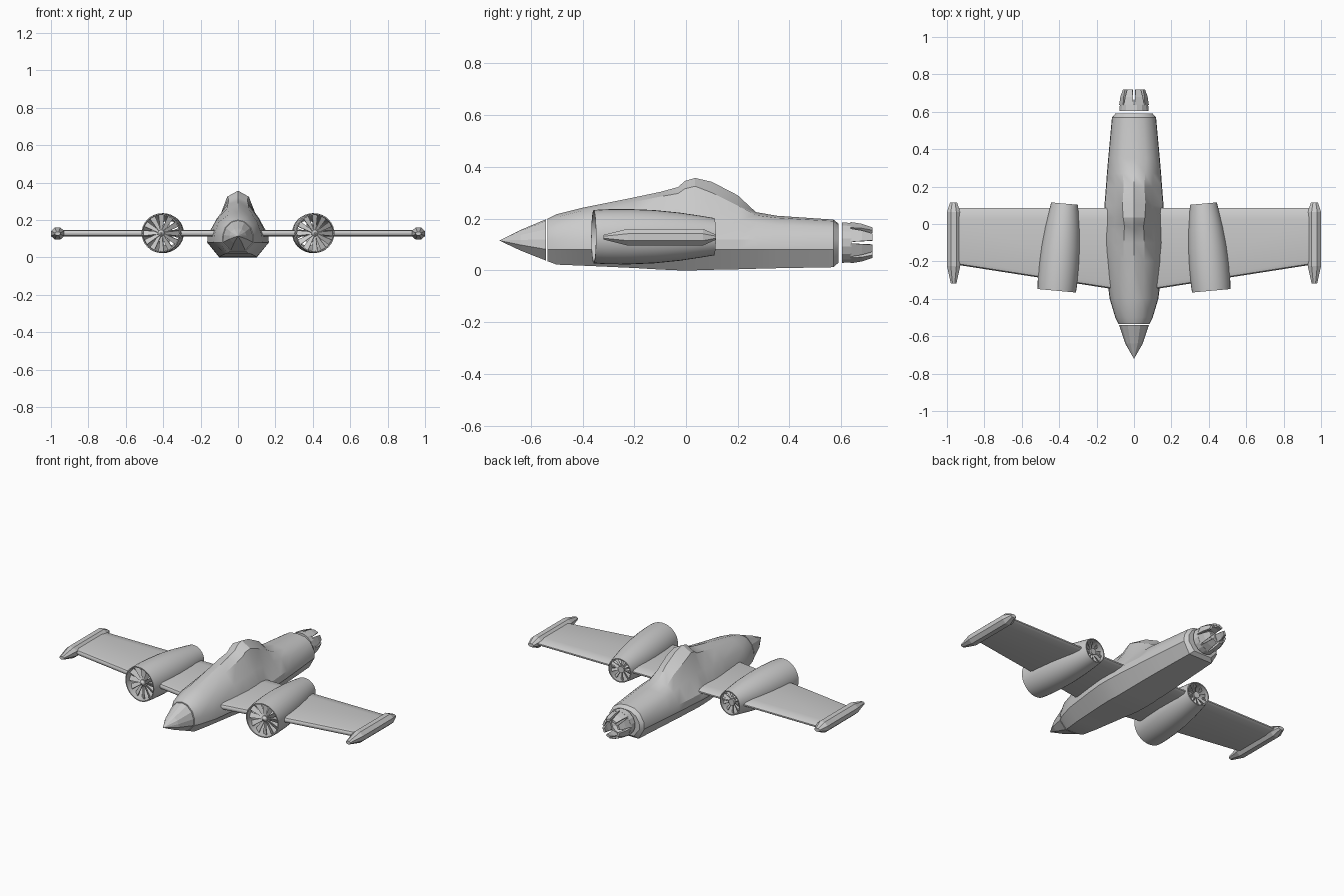
import bpy, bmesh
from math import sin, cos, pi
from mathutils import Matrix, Vector

if "Cube" in bpy.data.objects:
    bpy.data.objects.remove(bpy.data.objects["Cube"])


def finish(name, bm, smooth=None, matrix=None):
    bmesh.ops.recalc_face_normals(bm, faces=bm.faces)
    mesh = bpy.data.meshes.new(name)
    bm.to_mesh(mesh)
    bm.free()
    ob = bpy.data.objects.new(name, mesh)
    bpy.context.collection.objects.link(ob)
    if matrix:
        ob.matrix_world = matrix
    if smooth:
        bpy.ops.object.select_all(action='DESELECT')
        ob.select_set(True)
        bpy.context.view_layer.objects.active = ob
        bpy.ops.object.shade_smooth_by_angle(angle=smooth)
    return ob


def loft(bm, rings, closed=False):
    """Skin equal-length point rings; cap the ends, or join last to first."""
    vs = [[bm.verts.new(p) for p in r] for r in rings]
    n = len(vs[0])
    pairs = list(zip(vs, vs[1:])) + ([(vs[-1], vs[0])] if closed else [])
    for a, b in pairs:
        for i in range(n):
            j = (i + 1) % n
            bm.faces.new((a[i], a[j], b[j], b[i]))
    if not closed:
        bm.faces.new(vs[0])
        bm.faces.new(vs[-1])


def circle(y, rx, rz, n, cx=0, cz=0, phase=0.0):
    return [(cx + rx * cos(phase + 2 * pi * i / n), y,
             cz + rz * sin(phase + 2 * pi * i / n)) for i in range(n)]


# Fuselage stations: y, bottom z, bottom x, side x, shoulder x z, crown x z, top z
stations = [
    (-.535, .035, .040, .083, .068, .160, .035, .192, .200),
    (-.50, .022, .055, .100, .085, .170, .045, .205, .217),
    (-.40, .018, .070, .130, .102, .190, .050, .230, .242),
    (-.20, .009, .090, .155, .112, .205, .055, .265, .282),
    (-.10, .003, .100, .165, .112, .210, .055, .285, .303),
    (-.03, .000, .100, .165, .106, .210, .052, .297, .322),
    (-.005, .000, .100, .163, .103, .210, .052, .315, .345),
    (.035, .000, .100, .162, .100, .210, .058, .325, .357),
    (.10, .002, .098, .158, .098, .200, .062, .300, .342),
    (.20, .004, .096, .150, .098, .192, .055, .250, .290),
    (.27, .006, .093, .145, .102, .185, .060, .213, .225),
    (.35, .008, .090, .138, .105, .175, .065, .203, .211),
    (.57, .012, .080, .118, .090, .165, .050, .190, .196),
    (.59, .030, .060, .100, .075, .155, .040, .175, .180),
]


def section(y, zb, xb, xw, xs, zs, xc, zc, zt):
    half = [(xb, zb), (xw, .08), (xw * .98, .12), (xs, zs), (xc, zc)]
    pts = half + [(0, zt)] + [(-x, z) for x, z in reversed(half)]
    return [(x, y, z) for x, z in pts]


bm = bmesh.new()
loft(bm, [section(*s) for s in stations])
finish("fuselage", bm, .5)

# Faceted nose cone, continuing the first station to a point
bm = bmesh.new()
base = section(*stations[0])
loft(bm, [[(x * k, y, .115 + (z - .115) * kz) for x, _, z in base]
          for y, k, kz in ((-.541, .96, .97), (-.64, .56, .48), (-.72, .01, .01))])
finish("nose_cone", bm)

# Exhaust base and petals
NZ = .107
bm = bmesh.new()
loft(bm, [circle(y, r, r, 16, 0, NZ, pi / 16) for y, r in
          ((.603, .080), (.64, .077), (.64, .055), (.62, .045))])
finish("exhaust_base", bm)
bm = bmesh.new()
for i in range(8):
    a = (i + .5) * pi / 4
    rings = []
    for y, ro, w in ((.635, .080, .36), (.68, .073, .31), (.72, .060, .25)):
        rings.append([(r * cos(a + d), y, NZ + r * sin(a + d))
                      for r, d in ((ro, -w), (ro, w), (ro - .014, w), (ro - .014, -w))])
    loft(bm, rings)
finish("exhaust_petals", bm)


def wing_section(x, le, te=.085):
    upper = [(le, .004), (le + .006, .013), (le + .025, .018),
             (te - .06, .018), (te - .012, .012), (te, .004)]
    pts = upper + [(y, -z) for y, z in reversed(upper)]
    return [(x, y, .13 + z) for y, z in pts]


def fan(name, y, radius, width, count, matrix):
    bm = bmesh.new()
    # pointed hub
    loft(bm, [circle(y + d, r, r, 16) for d, r in
              ((-.022, .004), (-.008, .017), (.015, .02))])
    # pitched blades
    for i in range(count):
        spin = Matrix.Rotation(2 * pi * i / count, 4, 'Y')
        pitch = Matrix.Rotation(.5, 4, 'Z')
        rings = [[spin @ (Vector((0, y, 0)) + pitch @ Vector((u, v, r)))
                  for u, v in ((-w, -.002), (w, -.002), (w, .002), (-w, .002))]
                 for r, w in ((.014, width * .4), (radius, width))]
        loft(bm, rings)
    finish(name, bm, .5, matrix)


for side, s in (("left", -1), ("right", 1)):
    # Tapered wing
    bm = bmesh.new()
    loft(bm, [wing_section(s * .10, -.35), wing_section(s * .94, -.219)])
    finish(side + "_wing", bm, .6)

    # Wing tip pod
    bm = bmesh.new()
    loft(bm, [circle(y, rx, rz, 8, s * .9645, .128, pi / 8) for y, rx, rz in
              ((-.318, .016, .010), (-.225, .0384, .035),
               (.065, .0384, .035), (.115, .020, .011))])
    finish(side + "_tip_pod", bm)

    # Hollow engine nacelle, toed in toward the tail
    place = Matrix.Translation((s * .392, -.124, .13)) @ Matrix.Rotation(s * .09, 4, 'Z')
    bm = bmesh.new()
    loft(bm, [circle(y, r, r, 32) for y, r in
              ((-.234, .103), (-.19, .106), (-.10, .107), (0, .103), (.10, .093),
               (.18, .081), (.234, .072), (.234, .066), (.10, .082),
               (-.10, .096), (-.234, .097))], closed=True)
    finish(side + "_nacelle", bm, .5, place)
    fan(side + "_intake_fan", -.20, .098, .017, 12, place)
    fan(side + "_outlet_fan", .205, .070, .010, 10, place)
